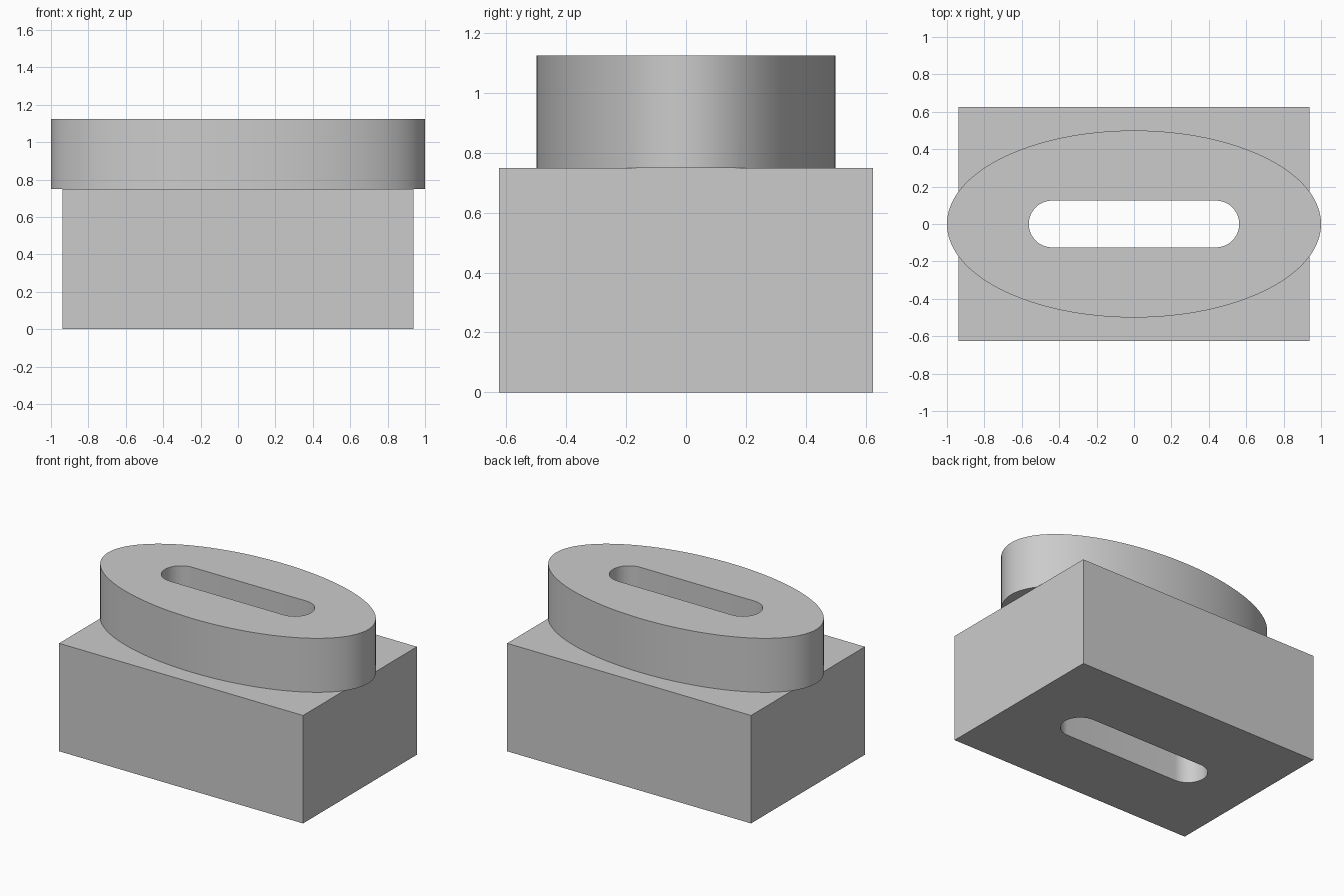
import bpy, bmesh
from math import pi, cos, sin, radians

default = bpy.data.objects.get("Cube")
if default:
    bpy.data.objects.remove(default, do_unlink=True)

grey = bpy.data.materials.new("plain grey")
grey.use_nodes = True
colour = (0.6, 0.6, 0.6, 1)
grey.diffuse_color = colour
grey.node_tree.nodes["Principled BSDF"].inputs["Base Color"].default_value = colour


def prism(name, outline, bottom, top):
    """Extrude a flat outline from bottom to top."""
    bm = bmesh.new()
    face = bm.faces.new([bm.verts.new((x, y, bottom)) for x, y in outline])
    out = bmesh.ops.extrude_face_region(bm, geom=[face], use_keep_orig=True)
    verts = [g for g in out["geom"] if isinstance(g, bmesh.types.BMVert)]
    bmesh.ops.translate(bm, verts=verts, vec=(0, 0, top - bottom))
    bmesh.ops.recalc_face_normals(bm, faces=bm.faces)
    mesh = bpy.data.meshes.new(name)
    bm.to_mesh(mesh)
    bm.free()
    mesh.materials.append(grey)
    obj = bpy.data.objects.new(name, mesh)
    bpy.context.collection.objects.link(obj)
    return obj


def arc(cx, rx, ry, start, end, steps):
    angles = [start + (end - start) * i / steps for i in range(steps + 1)]
    return [(cx + rx * cos(a), ry * sin(a)) for a in angles]


def combine(target, tool, operation):
    mod = target.modifiers.new(operation.lower(), "BOOLEAN")
    mod.operation = operation
    mod.solver = "EXACT"
    mod.object = tool
    bpy.context.view_layer.objects.active = target
    bpy.ops.object.modifier_apply(modifier=mod.name)
    bpy.data.objects.remove(tool, do_unlink=True)


# Rectangular base and the oval collar on top of it
base_top, collar_top = 0.75, 1.125
hx, hy = 0.9375, 0.625
body = prism("slotted_body", [(-hx, -hy), (hx, -hy), (hx, hy), (-hx, hy)], 0, base_top)
collar = prism("oval_collar", arc(0, 1, 0.5, 0, 2 * pi, 128)[:-1], base_top, collar_top)
combine(body, collar, "UNION")

# Rounded slot running through the full height
r, slot_x = 0.125, 0.4375
slot_outline = (arc(slot_x, r, r, -pi / 2, pi / 2, 24)
                + arc(-slot_x, r, r, pi / 2, 3 * pi / 2, 24))
slot = prism("slot_cutter", slot_outline, -0.1, collar_top + 0.1)
slot.hide_render = True
combine(body, slot, "DIFFERENCE")

# Smooth curved walls, crisp rims
bpy.ops.object.select_all(action="DESELECT")
body.select_set(True)
bpy.context.view_layer.objects.active = body
bpy.ops.object.shade_smooth_by_angle(angle=radians(30))
